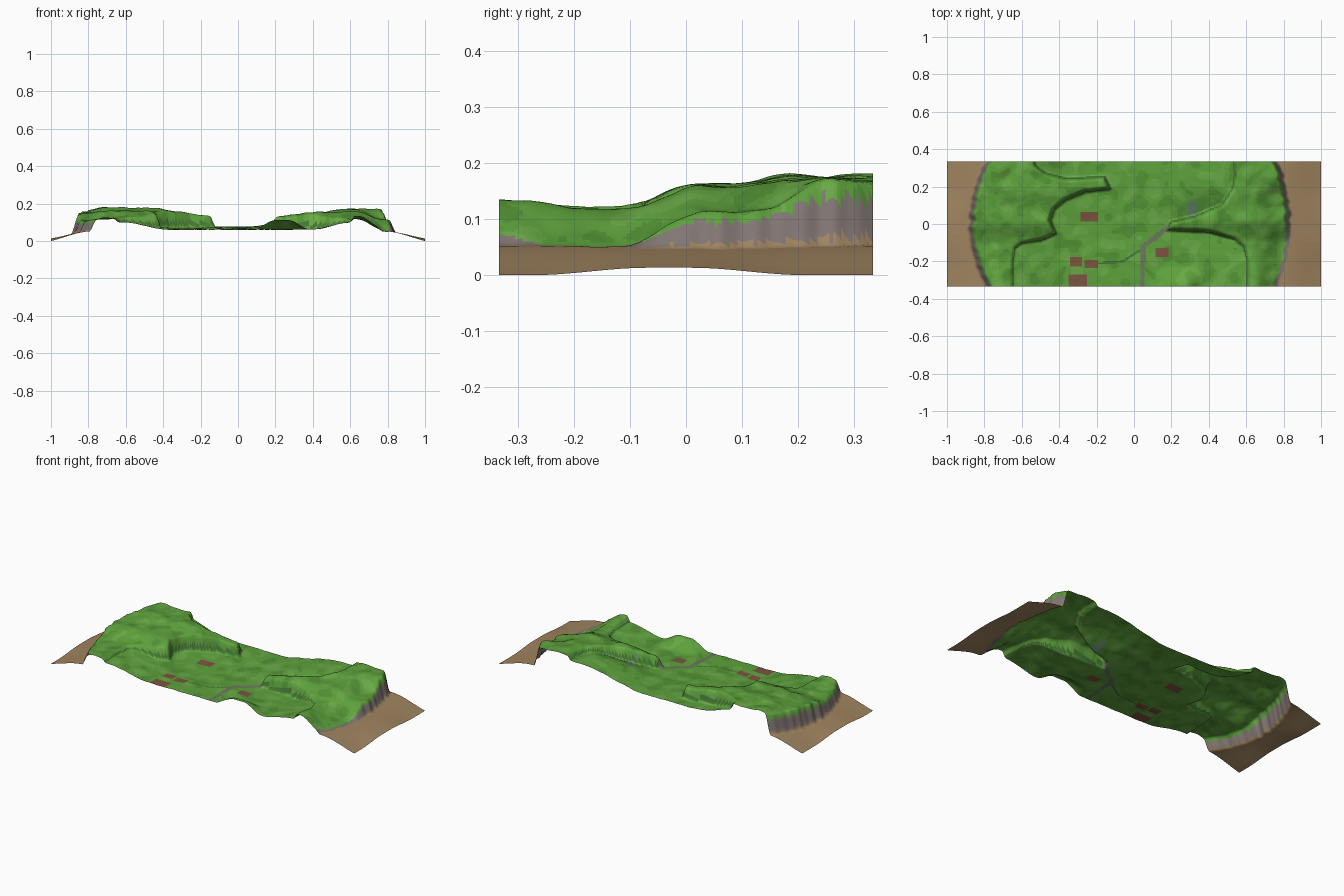
import bpy
import bmesh
from mathutils import Vector, noise

old = bpy.data.objects.get("Cube")
if old:
    bpy.data.objects.remove(old, do_unlink=True)

COLS, ROWS = 280, 94
LENGTH, DEPTH = 2.0, 0.667

# Plateau outlines: each has a tongue reaching into the valley
LEFT_HILL = [(-1.2, -0.5), (-0.65, -0.5), (-0.65, -0.2), (-0.64, -0.13), (-0.6, -0.1),
             (-0.5, -0.085), (-0.42, -0.05), (-0.45, 0.02), (-0.43, 0.08), (-0.37, 0.13),
             (-0.26, 0.175), (-0.13, 0.19), (-0.16, 0.25), (-0.36, 0.24), (-0.48, 0.27),
             (-0.53, 0.31), (-0.56, 0.5), (-1.2, 0.5)]
RIGHT_HILL = [(1.2, -0.5), (0.61, -0.5), (0.61, -0.2), (0.59, -0.12), (0.54, -0.08),
              (0.4, -0.04), (0.18, -0.03), (0.2, 0.01), (0.33, 0.04), (0.47, 0.1),
              (0.53, 0.19), (0.54, 0.26), (0.53, 0.5), (1.2, 0.5)]
ROAD = [(0.04, -0.5), (0.05, -0.12), (0.18, -0.02)]
TRACK = [(-0.19, -0.21), (-0.06, -0.2), (0.05, -0.13)]

# Flat roofs: centre x, centre y, width, depth
ROOFS = [(-0.24, 0.04, 0.09, 0.05), (-0.31, -0.205, 0.06, 0.05),
         (-0.23, -0.215, 0.07, 0.045), (-0.3, -0.3, 0.1, 0.06), (0.15, -0.15, 0.07, 0.05)]


def smooth(a, b, v):
    t = max(0.0, min(1.0, (v - a) / (b - a)))
    return t * t * (3 - 2 * t)


def line_distance(x, y, points):
    best = 9.0
    for (ax, ay), (bx, by) in zip(points, points[1:]):
        dx, dy = bx - ax, by - ay
        t = max(0.0, min(1.0, ((x - ax) * dx + (y - ay) * dy) / (dx * dx + dy * dy)))
        best = min(best, ((x - ax - t * dx) ** 2 + (y - ay - t * dy) ** 2) ** 0.5)
    return best


def inside_distance(x, y, outline):
    loop = outline + outline[:1]
    inside = False
    for (ax, ay), (bx, by) in zip(loop, loop[1:]):
        if (ay > y) != (by > y) and x < ax + (y - ay) * (bx - ax) / (by - ay):
            inside = not inside
    d = line_distance(x, y, loop)
    return d if inside else -d


def hill_blend(x, y):
    outline = LEFT_HILL if x < 0.02 else RIGHT_HILL
    return smooth(-0.012, 0.014, inside_distance(x, y, outline))


def coast_blend(x, y):
    """Zero on the beach, one on the land above the sea cliff."""
    bend = (y / 0.333) ** 2
    edge = 0.882 - 0.088 * bend if x < 0 else 0.837 - 0.068 * bend
    edge += 0.014 * noise.noise(Vector((x, y * 25, 1)))
    return smooth(-0.005, 0.035, edge - abs(x))


def height(x, y):
    rough = noise.noise(Vector((x * 9, y * 9, 3))) + 0.5 * noise.noise(Vector((x * 22, y * 22, 7)))
    # Valley floor, rising gently to the back and towards both hills
    land = 0.061 + 0.015 * smooth(-0.1, 0.3, y)
    land += 0.068 * smooth(0.05, 0.45, x) * smooth(-0.02, 0.2, y)
    land += 0.04 * smooth(-0.36, -0.62, x)
    land += 0.03 * smooth(-0.25, -0.52, x) * smooth(0.18, 0.27, y)
    land += 0.038 * smooth(0.38, 0.6, x) * smooth(0.0, -0.1, y)
    # Knoll on the front edge
    land += 0.05 * smooth(0.08, 0.2, x) * smooth(0.39, 0.27, x) * smooth(-0.22, -0.33, y)
    # Upland on each side
    if x < 0.02:
        top = 0.122 + 0.04 * smooth(-0.12, 0.03, y) + 0.014 * smooth(0.08, 0.2, y)
        top -= 0.042 * smooth(-0.5, -0.12, x) + 0.015 * smooth(-0.7, -0.82, x)
    else:
        top = 0.12 + 0.035 * smooth(-0.1, 0.03, y) + 0.015 * smooth(0.08, 0.2, y)
        top += 0.012 * smooth(-0.2, -0.33, y) - 0.02 * smooth(0.45, 0.16, x)
        # Seaward dip, deepest at the front and gone at the back
        dip = 0.068 - 0.023 * smooth(-0.12, 0.0, y) - 0.045 * smooth(0.15, 0.26, y)
        top -= dip * smooth(0.64, 0.79, x)
    k = hill_blend(x, y)
    # The uplands stay clear of the floor only where they rise above it
    raised = top if x > 0.64 else max(top, land)
    land += (raised - land) * k + rough * (0.004 + 0.004 * k)
    # Beach sloping to the sea
    rim = 0.013 * (1 - smooth(0.04, 0.24, abs(y + 0.03)))
    sand = rim + (0.052 - rim) * (1 - smooth(0.78, 1.08, abs(x)) / smooth(0.78, 1.08, 1.0))
    c = coast_blend(x, y)
    return max(0.0, sand + (land - sand) * c)


COLOURS = {"grass": (0.11, 0.36, 0.045), "light_grass": (0.14, 0.40, 0.06),
           "dark_grass": (0.085, 0.29, 0.035), "bank": (0.06, 0.19, 0.035),
           "sand": (0.35, 0.23, 0.115), "rock": (0.22, 0.18, 0.17),
           "roof": (0.20, 0.09, 0.05), "road": (0.15, 0.19, 0.11),
           "pond": (0.13, 0.28, 0.14)}
NAMES = list(COLOURS)


def surface(x, y):
    c = coast_blend(x, y)
    if c < 0.12:
        return "sand"
    if c < 0.75:
        return "rock"
    for cx, cy, w, d in ROOFS:
        if abs(x - cx) < w / 2 and abs(y - cy) < d / 2:
            return "roof"
    if line_distance(x, y, ROAD) < 0.013:
        return "road"
    if line_distance(x, y, TRACK) < 0.006 or 0.1 < hill_blend(x, y) < 0.45:
        return "bank"
    if (x - 0.31) ** 2 + ((y - 0.08) / 1.8) ** 2 < 0.0008:
        return "pond"
    n = noise.noise(Vector((x * 14, y * 14, 11)))
    return "light_grass" if n > 0.2 else "dark_grass" if n < -0.25 else "grass"


# Terrain sheet
bm = bmesh.new()
bmesh.ops.create_grid(bm, x_segments=COLS, y_segments=ROWS, size=1)
for v in bm.verts:
    v.co.x *= LENGTH / 2
    v.co.y *= DEPTH / 2
    v.co.z = height(v.co.x, v.co.y)
for f in bm.faces:
    mid = f.calc_center_median()
    f.material_index = NAMES.index(surface(mid.x, mid.y))
    f.smooth = True
mesh = bpy.data.meshes.new("island_terrain")
bm.to_mesh(mesh)
bm.free()

for name, rgb in COLOURS.items():
    mat = bpy.data.materials.new(name)
    mat.use_nodes = True
    mat.diffuse_color = (*rgb, 1)
    shader = mat.node_tree.nodes["Principled BSDF"]
    shader.inputs["Base Color"].default_value = (*rgb, 1)
    shader.inputs["Roughness"].default_value = 0.9
    mesh.materials.append(mat)

terrain = bpy.data.objects.new("island_terrain", mesh)
bpy.context.collection.objects.link(terrain)
